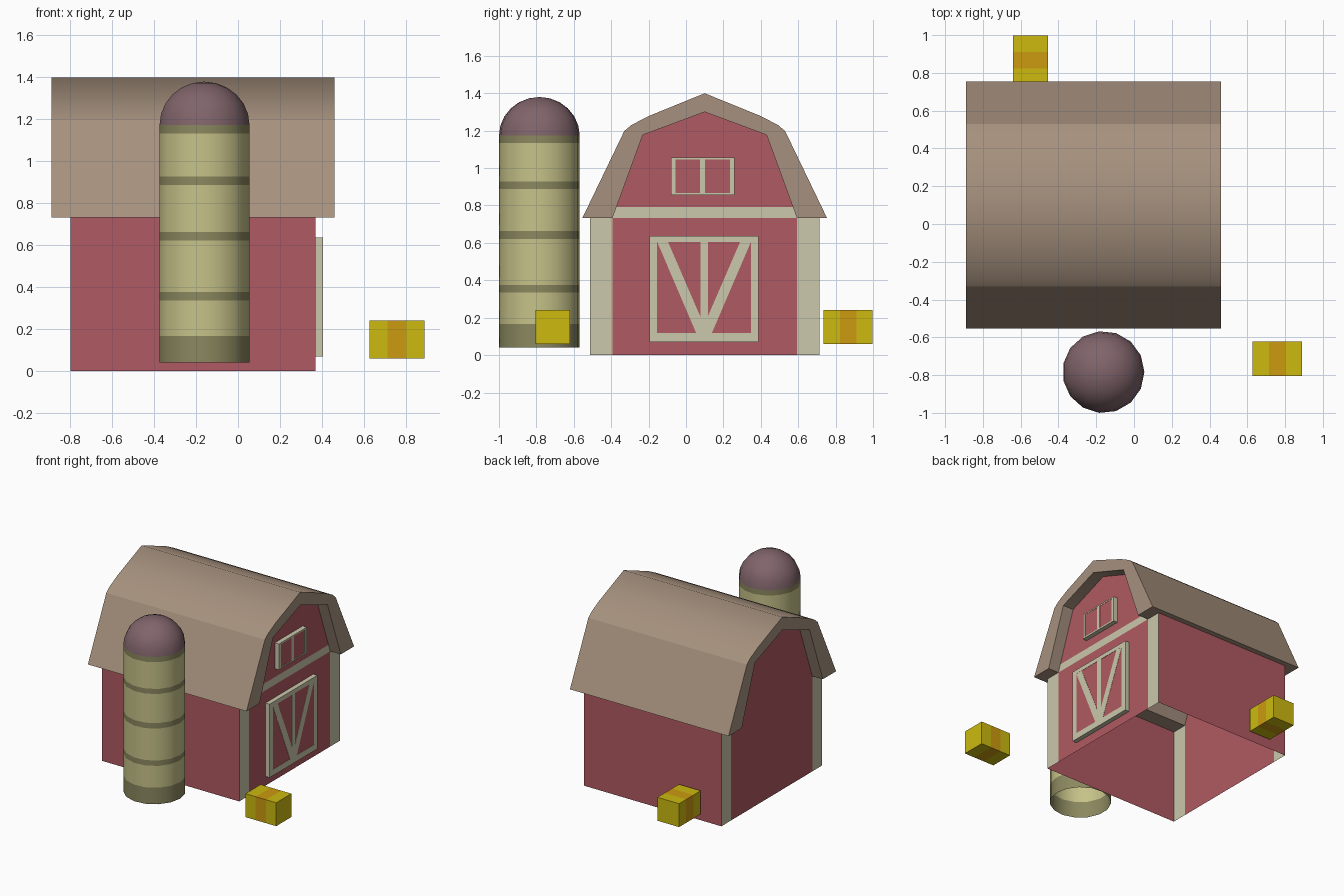
import bpy, bmesh
from math import sin, cos, pi, radians

if "Cube" in bpy.data.objects:
    bpy.data.objects.remove(bpy.data.objects["Cube"])

CY = 0.10                       # barn centre line in y
X0, X1 = -0.80, 0.37            # barn end walls


def material(name, r, g, b):
    lin = [(c / 255 / 12.92) if c < 11 else ((c / 255 + 0.055) / 1.055) ** 2.4 for c in (r, g, b)]
    m = bpy.data.materials.new(name)
    m.diffuse_color = (*lin, 1)
    m.use_nodes = True
    m.node_tree.nodes["Principled BSDF"].inputs["Base Color"].default_value = m.diffuse_color
    return m


RED = material("red_paint", 176, 90, 98)
TRIM = material("cream_trim", 203, 200, 171)
ROOF = material("brown_roof", 166, 145, 126)
CREAM = material("silo_cream", 198, 194, 137)
BAND = material("silo_band", 139, 136, 95)
DOME = material("silo_dome", 128, 100, 106)
HAY = material("hay", 204, 186, 16)
STRAP = material("hay_strap", 204, 155, 16)


def build(name, polys, mats):
    """polys: list of (points, material index); shared corners are merged."""
    bm = bmesh.new()
    for pts, mi in polys:
        f = bm.faces.new([bm.verts.new(p) for p in pts])
        f.material_index = mi
    bmesh.ops.remove_doubles(bm, verts=bm.verts, dist=1e-4)
    bmesh.ops.recalc_face_normals(bm, faces=bm.faces)
    me = bpy.data.meshes.new(name)
    bm.to_mesh(me)
    bm.free()
    for m in mats:
        me.materials.append(m)
    ob = bpy.data.objects.new(name, me)
    bpy.context.collection.objects.link(ob)
    return ob


def smooth(ob, angle):
    bpy.ops.object.select_all(action='DESELECT')
    ob.select_set(True)
    bpy.context.view_layer.objects.active = ob
    bpy.ops.object.shade_smooth_by_angle(angle=radians(angle))


def prism(profile, xa, xb, mi=0):
    """Extrude a (y, z) profile along x."""
    a = [(xa, y, z) for y, z in profile]
    b = [(xb, y, z) for y, z in profile]
    n = len(a)
    sides = [([a[i], a[(i + 1) % n], b[(i + 1) % n], b[i]], mi) for i in range(n)]
    return [(a, mi), (b, mi)] + sides


def rect(y0, y1, z0, z1):
    return [(y0, z0), (y1, z0), (y1, z1), (y0, z1)]


def mirrored(half):
    """Half profile (offset, z) ending on the centre line -> full profile."""
    return [(CY - d, z) for d, z in half] + [(CY + d, z) for d, z in half[-2::-1]]


# Barn walls: open shell with flush corner trim and a band on the right gable
EAVE, BANDTOP = 0.733, 0.791
W, T, B = 0.613, 0.493, 0.472
inner = [(T, EAVE), (0.331, 1.177), (0, 1.30)]
walls = []
for s in (-1, 1):
    y = CY + s * W
    walls.append(([(X0, y, 0), (X1, y, 0), (X1, y, EAVE), (X0, y, EAVE)], 0))
for x in (X0, X1):
    def end(profile, mi):
        walls.append(([(x, y, z) for y, z in profile], mi))
    for s in (-1, 1):
        end([(CY + s * d, z) for d, z in ((W, 0), (T, 0), (T, EAVE), (W, EAVE))], 1)
    end(rect(CY - T, CY + T, 0, EAVE), 0)
    end([(CY - T, EAVE), (CY + T, EAVE), (CY + B, BANDTOP), (CY - B, BANDTOP)], 1 if x == X1 else 0)
    end(mirrored([(B, BANDTOP)] + inner[1:]), 0)
build("barn_walls", walls, [RED, TRIM])

# Roof: thick gambrel shell overhanging both gables
outer = [(0.654, EAVE), (0.43, 1.198), (0.392, 1.23), (0.30, 1.278), (0, 1.40)]
roof = build("barn_roof", prism(mirrored(outer) + mirrored(inner)[::-1], -0.89, 0.46), [ROOF])
smooth(roof, 50)
for p in roof.data.polygons:        # steep lower slopes and underside stay flat
    if p.center.z < 1.19:
        p.use_smooth = False


# Framed panels on the right gable
FRONT = 0.405


def framed(name, y0, y1, z0, z1, side, low, high, bar, extra=()):
    build(name + "_panel", prism(rect(y0 + .005, y1 - .005, z0 + .005, z1 - .005), X1, FRONT - 0.002), [RED])
    mid = (y0 + y1) / 2
    parts = [rect(y0, y1, z0, z0 + low), rect(y0, y1, z1 - high, z1),
             rect(y0, y0 + side, z0 + low, z1 - high), rect(y1 - side, y1, z0 + low, z1 - high),
             rect(mid - bar / 2, mid + bar / 2, z0 + low, z1 - high)]
    for i, p in enumerate(parts + list(extra)):
        build(f"{name}_trim_{i + 1}", prism(p, X1, FRONT - (0.0005 if i > 4 else 0)), [TRIM])


DC = 0.0965
brace = [(0.25, 0.604), (0.192, 0.604), (0, 0.16), (0, 0.118), (0.042, 0.118)]
framed("door", -0.194, 0.387, 0.07, 0.636, 0.04, 0.048, 0.032, 0.04,
       [[(DC + s * d, z) for d, z in brace] for s in (-1, 1)])
framed("window", -0.081, 0.258, 0.856, 1.056, 0.024, 0.011, 0.011, 0.028)


# Silo: 15-sided open tube with flush bands, and a dome
def lathe(name, rings, mats, idx, cx=-0.162, cy=-0.784, n=15):
    def pt(r, z, i):
        a = 2 * pi * (i % n) / n
        return (cx + r * cos(a), cy + r * sin(a), z)
    polys = []
    for k in range(len(rings) - 1):
        (ra, za), (rb, zb) = rings[k], rings[k + 1]
        for i in range(n):
            pts = [pt(ra, za, i), pt(ra, za, i + 1)]
            pts += [pt(rb, zb, i + 1), pt(rb, zb, i)] if rb > 0 else [(cx, cy, zb)]
            polys.append((pts, idx[k]))
    smooth(build(name, polys, mats), 40)


R = 0.217
levels = [0.04, 0.167, 0.335, 0.376, 0.622, 0.664, 0.888, 0.927, 1.133, 1.173]
lathe("silo_tube", [(R, z) for z in levels], [BAND, CREAM], [k % 2 for k in range(9)])
dome = [(R * cos(pi / 2 * k / 6), 1.173 + 0.207 * sin(pi / 2 * k / 6)) for k in range(6)]
lathe("silo_dome", dome + [(0, 1.38)], [DOME], [0] * 6)


# Hay bales: boxes with a strap colour around the middle
def bale(name, cx, cy, along_x):
    cuts = [-0.131, -0.044, 0.044, 0.131]
    h, z0, z1 = 0.092, 0.06, 0.24

    def loop(u):
        sec = ((-h, z0), (h, z0), (h, z1), (-h, z1))
        return [(cx + u, cy + v, z) if along_x else (cx + v, cy + u, z) for v, z in sec]
    loops = [loop(u) for u in cuts]
    polys = [(loops[0], 0), (loops[3], 0)]
    for k in range(3):
        a, b = loops[k], loops[k + 1]
        polys += [([a[i], a[(i + 1) % 4], b[(i + 1) % 4], b[i]], k % 2) for i in range(4)]
    build(name, polys, [HAY, STRAP])


bale("hay_bale_front", 0.758, -0.713, True)
bale("hay_bale_back", -0.548, 0.867, False)
